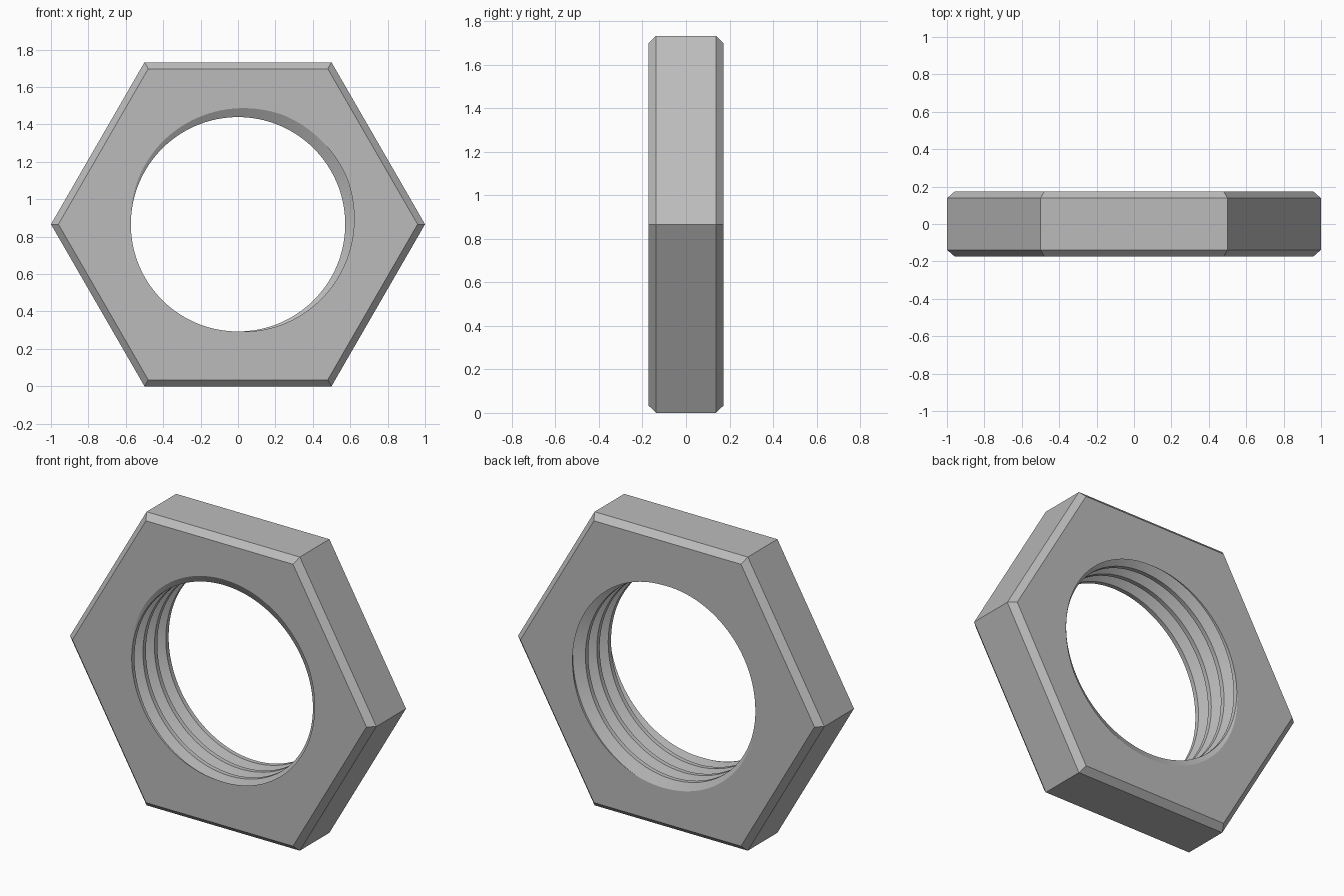
import bpy, bmesh
from math import pi, cos, sin, sqrt, radians

cube = bpy.data.objects.get("Cube")
if cube:
    bpy.data.objects.remove(cube, do_unlink=True)

HALF = 0.173            # half thickness
CHAMFER = 0.035
CREST, ROOT = 0.573, 0.632
PITCH = 2 * HALF / 3.26
COLUMNS = 180
CENTRE_Z = sqrt(3) / 2
START = pi / 4          # angle where the groove meets the front face


def hex_radius(angle, corner):
    return corner * cos(pi / 6) / cos(angle % (pi / 3) - pi / 6)


def groove_turn(angle):
    return (START - angle) / (2 * pi)


def bore_radius(angle, y):
    """Thread section: flat root, straight flanks, flat crest."""
    u = (y + HALF) / PITCH - groove_turn(angle)
    d = abs(u - round(u))
    t = min(max((d - 1 / 16) / (5 / 16), 0), 1)
    return ROOT + (CREST - ROOT) * t


def section(angle):
    """Closed radial section (radius, y) of the nut at one angle."""
    points = []
    for turn in range(-1, 6):
        for edge in (-3 / 8, -1 / 16, 1 / 16, 3 / 8):
            y = -HALF + PITCH * (groove_turn(angle) + turn + edge)
            y = min(max(y, -HALF), HALF)
            points.append((bore_radius(angle, y), y))
    outer, face = hex_radius(angle, 1), hex_radius(angle, 0.96)
    side = HALF - CHAMFER
    return points + [(face, HALF), (outer, side), (outer, -side), (face, -HALF)]


# Sweep the section round the bore axis
bm = bmesh.new()
rings = []
for c in range(COLUMNS + 1):
    a = 2 * pi * c / COLUMNS
    rings.append([bm.verts.new((r * cos(a), y, r * sin(a) + CENTRE_Z))
                  for r, y in section(a % (2 * pi) if c < COLUMNS else a)])
outside = []
for r0, r1 in zip(rings, rings[1:]):
    n = len(r0)
    for i in range(n):
        j = (i + 1) % n
        f = bm.faces.new((r0[i], r0[j], r1[j], r1[i]))
        if n - 4 <= i < n - 1:
            outside.append(f)

# Merge the strips of each flat and chamfer into single faces
bm.normal_update()
edges = {e for f in outside for e in f.edges
         if len(e.link_faces) == 2 and all(g in outside for g in e.link_faces)}
bmesh.ops.dissolve_limit(bm, angle_limit=radians(1), edges=list(edges),
                         verts=[], use_dissolve_boundaries=False)
bmesh.ops.remove_doubles(bm, verts=bm.verts[:], dist=1e-5)
bmesh.ops.recalc_face_normals(bm, faces=bm.faces[:])

mesh = bpy.data.meshes.new("threaded_hex_nut")
bm.to_mesh(mesh)
bm.free()
nut = bpy.data.objects.new("threaded_hex_nut", mesh)
bpy.context.collection.objects.link(nut)

# Plain grey metal
steel = bpy.data.materials.new("grey_steel")
steel.use_nodes = True
colour = (0.5, 0.5, 0.5, 1)
steel.diffuse_color = colour
steel.node_tree.nodes["Principled BSDF"].inputs["Base Color"].default_value = colour
mesh.materials.append(steel)

bpy.ops.object.select_all(action="DESELECT")
nut.select_set(True)
bpy.context.view_layer.objects.active = nut
bpy.ops.object.shade_smooth_by_angle(angle=radians(25))
